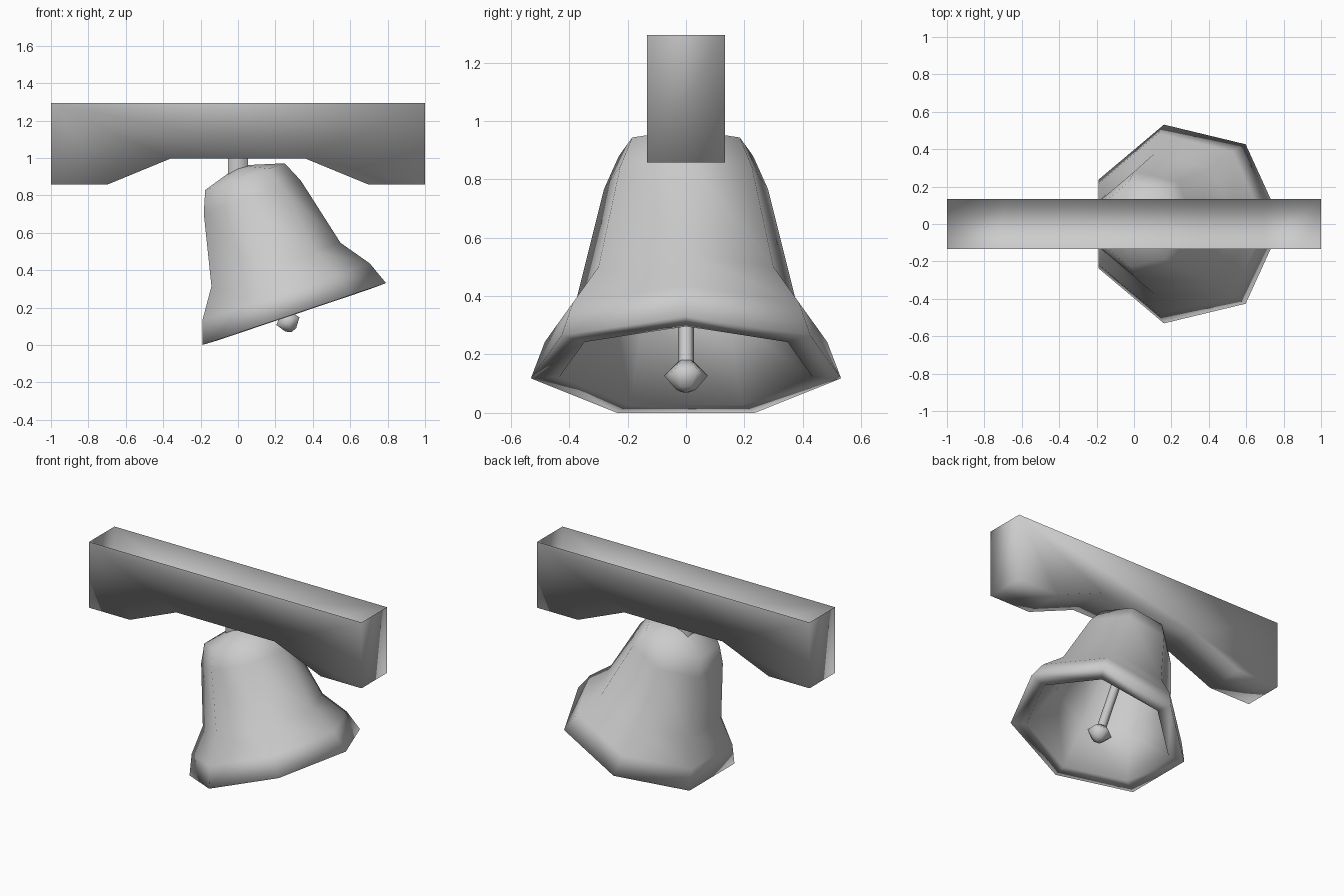
import bpy, bmesh, math
from mathutils import Matrix

if "Cube" in bpy.data.objects:
    bpy.data.objects.remove(bpy.data.objects["Cube"])

# One grey for everything
grey = bpy.data.materials.new("plain grey")
grey.diffuse_color = (0.6, 0.6, 0.6, 1)
grey.use_nodes = True
grey.node_tree.nodes["Principled BSDF"].inputs["Base Color"].default_value = grey.diffuse_color


def finish(name, bm, matrix=None):
    me = bpy.data.meshes.new(name)
    bm.to_mesh(me)
    bm.free()
    for p in me.polygons:
        p.use_smooth = True
    me.materials.append(grey)
    ob = bpy.data.objects.new(name, me)
    if matrix:
        ob.matrix_world = matrix
    bpy.context.collection.objects.link(ob)
    return ob


def lathe(name, profile, sides, matrix=None, turn=0):
    """Sweep (radius, height) points around z; radius 0 closes to a point."""
    bm = bmesh.new()
    rings = []
    for r, h in profile:
        if r == 0:
            rings.append([bm.verts.new((0, 0, h))] * sides)
        else:
            angles = [math.radians(turn) + 2 * math.pi * i / sides for i in range(sides)]
            rings.append([bm.verts.new((r * math.cos(a), r * math.sin(a), h)) for a in angles])
    for a, b in zip(rings, rings[1:]):
        for i in range(sides):
            j = (i + 1) % sides
            quad = list(dict.fromkeys((a[i], a[j], b[j], b[i])))
            if len(quad) > 2:
                bm.faces.new(quad)
    bmesh.ops.recalc_face_normals(bm, faces=bm.faces)
    return finish(name, bm, matrix)


# Beam: hollow trough with a stepped underside and an open top
half = [(0.36, 0.997), (0.70, 0.857), (1.0, 0.857), (1.0, 1.294)]
outline = half + [(-x, z) for x, z in reversed(half)]
bm = bmesh.new()
front, back = ([bm.verts.new((x, y, z)) for x, z in outline] for y in (-0.133, 0.133))
bm.faces.new(front)
bm.faces.new(back)
for i in range(len(outline)):
    j = (i + 1) % len(outline)
    if min(outline[i][1], outline[j][1]) < 1.2:      # skip the open top
        bm.faces.new((front[i], front[j], back[j], back[i]))
bmesh.ops.recalc_face_normals(bm, faces=bm.faces)
finish("beam", bm)

# Swinging frame shared by the bell and clapper
tilt = Matrix.Rotation(math.radians(-18.6), 4, 'Y')
swing = Matrix.Translation((0.275, 0, 0.157)) @ tilt
clapper_swing = Matrix.Translation((0.257, 0, 0.157)) @ tilt

# Bell: outer skin down to the lip, then the inner skin back up
lathe("bell", [(0, 0.84), (0.05, 0.833), (0.236, 0.78), (0.288, 0.665),
               (0.383, 0.282), (0.496, 0.128), (0.545, 0.0),
               (0.445, -0.003), (0.335, 0.28),
               (0.245, 0.655), (0.2, 0.74), (0, 0.78)], 7, swing)

# Clapper: rod with a faceted bulb
lathe("clapper_rod", [(0.028, 0.78), (0.028, -0.01)], 6, clapper_swing, 30)
lathe("clapper_bulb", [(0, 0.018), (0.028, 0.018), (0.075, -0.031),
                       (0.035, -0.08), (0, -0.093)], 6, clapper_swing, 30)

# Square hanger pin between the beam and the bell
lathe("hanger", [(0.075, 0.87), (0.075, 0.997)], 4, None, 45)
